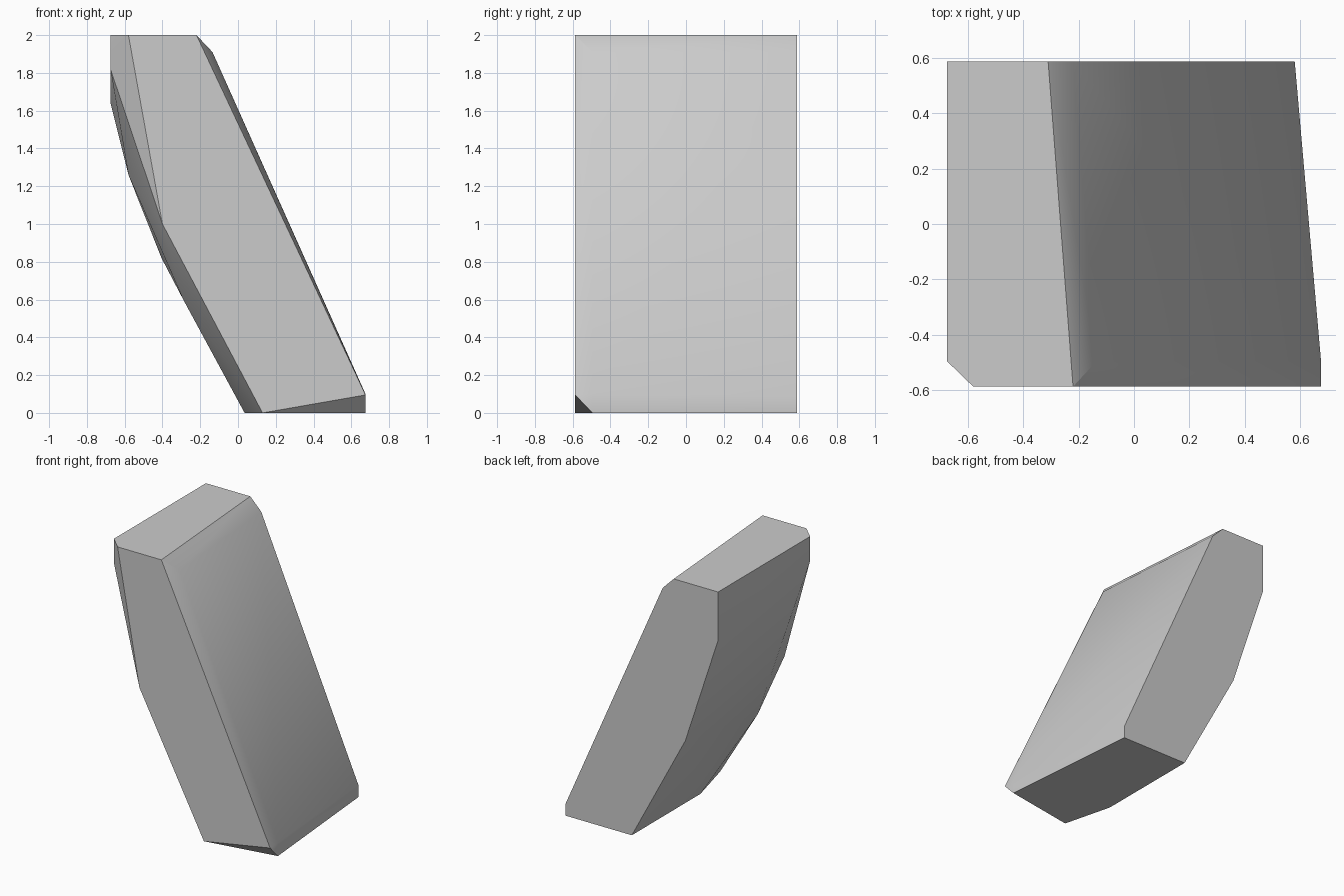
import bpy
import bmesh
import math

cube = bpy.data.objects.get("Cube")
if cube:
    bpy.data.objects.remove(cube, do_unlink=True)

HALF = 0.587   # half depth of the block
SIDE = 0.675   # half width of the block


def flat_material(name, value):
    """One plain grey material."""
    mat = bpy.data.materials.new(name)
    mat.use_nodes = True
    colour = (value, value, value, 1.0)
    mat.diffuse_color = colour
    bsdf = next(n for n in mat.node_tree.nodes if n.type == 'BSDF_PRINCIPLED')
    bsdf.inputs["Base Color"].default_value = colour
    return mat


def slice_points(profile, depth):
    """Place an x, z profile at a depth along y."""
    return [(x, depth, z) for x, z in profile]


def faceted_block(name, points, mat):
    """Wrap the points in a convex shell and tidy its flat faces."""
    bm = bmesh.new()
    for point in points:
        bm.verts.new(point)
    bmesh.ops.convex_hull(bm, input=bm.verts[:])
    loose = [v for v in bm.verts if not v.link_faces]
    bmesh.ops.delete(bm, geom=loose, context='VERTS')
    bmesh.ops.dissolve_limit(bm, angle_limit=math.radians(1),
                             verts=bm.verts[:], edges=bm.edges[:])
    bmesh.ops.recalc_face_normals(bm, faces=bm.faces[:])
    mesh = bpy.data.meshes.new(name)
    bm.to_mesh(mesh)
    bm.free()
    mesh.materials.append(mat)
    obj = bpy.data.objects.new(name, mesh)
    bpy.context.collection.objects.link(obj)
    return obj


# Leaning outline of the back end
back = [(-SIDE, 2), (-SIDE, 1.64), (-0.405, 0.82), (0.035, 0),
        (0.58, 0), (0.58, 0.09), (-0.22, 1.91), (-0.31, 2)]

# Full outline just behind the front bevel
shoulder = [(-SIDE, 2), (-SIDE, 1.82), (-0.29, 0.6),
            (SIDE, 0), (SIDE, 0.1), (-0.135, 1.91)]

# Narrower outline of the front end
front = [(-0.58, 2), (-0.22, 2), (SIDE, 0.095), (0.13, 0), (-0.4, 1)]

# Bulge and foot corner along the curved underside
underside = [(-0.58, -0.3, 1.26), (0.035, -0.22, 0)]

points = (slice_points(back, HALF)
          + slice_points(shoulder[:2], -0.495)
          + slice_points(shoulder[2:3], -0.43)
          + slice_points(shoulder[3:], -0.495)
          + slice_points(front, -HALF)
          + underside)

grey = flat_material("stone grey", 0.6)
block = faceted_block("leaning_block", points, grey)

# Soft shading over the shallow bevels, crisp main edges
bpy.ops.object.select_all(action='DESELECT')
block.select_set(True)
bpy.context.view_layer.objects.active = block
bpy.ops.object.shade_smooth_by_angle(angle=math.radians(30))
